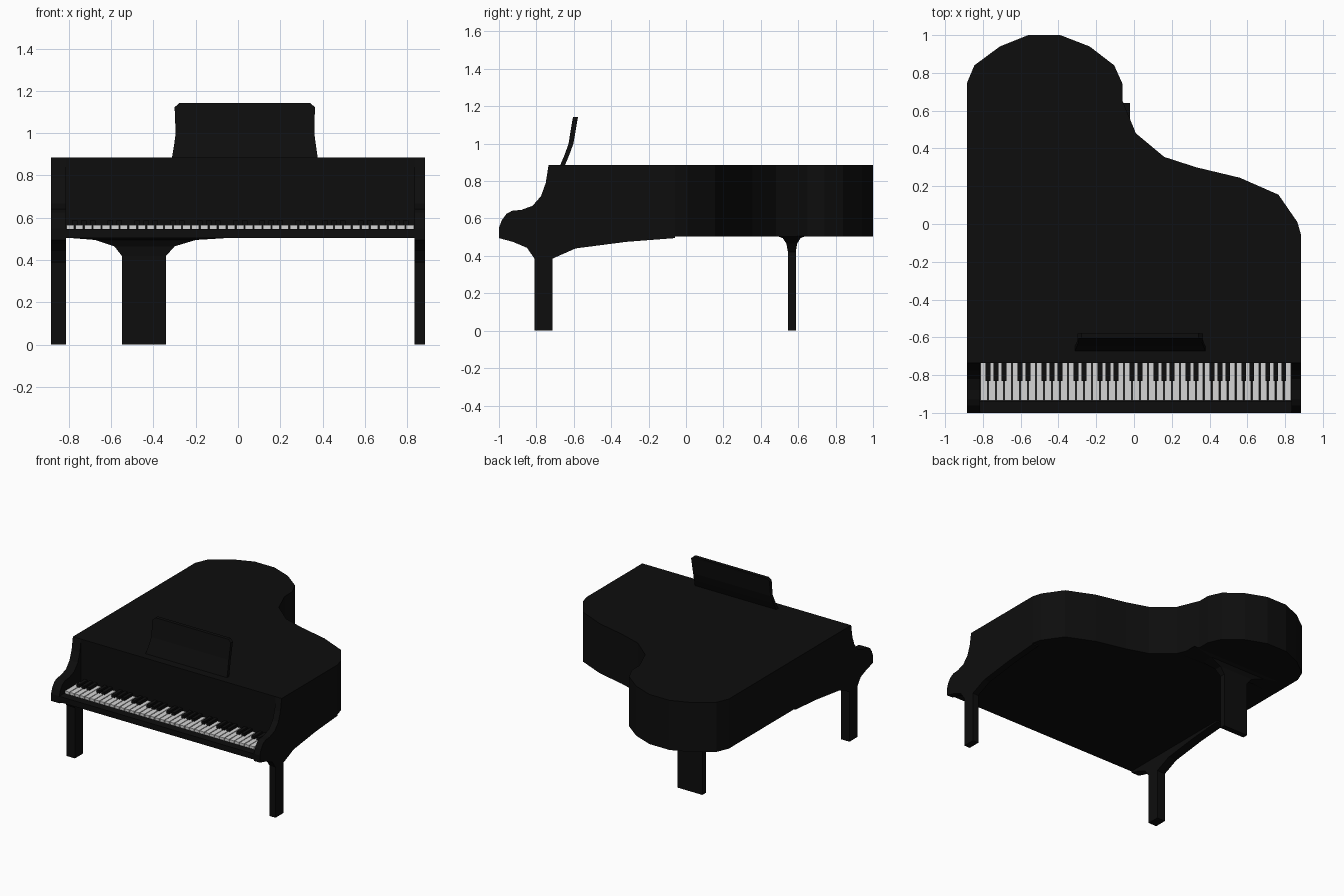
import bpy, bmesh
from mathutils import Matrix, Vector

if "Cube" in bpy.data.objects:
    bpy.data.objects.remove(bpy.data.objects["Cube"])


def material(name, v):
    m = bpy.data.materials.new(name)
    m.diffuse_color = (v, v, v, 1)
    m.use_nodes = True
    m.node_tree.nodes["Principled BSDF"].inputs["Base Color"].default_value = m.diffuse_color
    return m


BLACK = material("black lacquer", 0.004)
IVORY = material("key white", 0.66)


def finish(name, bm, mat):
    bmesh.ops.recalc_face_normals(bm, faces=bm.faces[:])
    me = bpy.data.meshes.new(name)
    bm.to_mesh(me)
    bm.free()
    me.materials.append(mat)
    ob = bpy.data.objects.new(name, me)
    bpy.context.collection.objects.link(ob)
    return ob


def add_box(bm, x0, x1, y0, y1, z0, z1):
    size = Matrix.Diagonal((x1 - x0, y1 - y0, z1 - z0, 1))
    mid = Matrix.Translation(((x0 + x1) / 2, (y0 + y1) / 2, (z0 + z1) / 2))
    bmesh.ops.create_cube(bm, size=1, matrix=mid @ size)


def prism(name, points, offset, mat):
    bm = bmesh.new()
    face = bm.faces.new([bm.verts.new(p) for p in points])
    ext = bmesh.ops.extrude_face_region(bm, geom=[face], use_keep_orig=True)
    moved = [g for g in ext["geom"] if isinstance(g, bmesh.types.BMVert)]
    bmesh.ops.translate(bm, verts=moved, vec=Vector(offset))
    return finish(name, bm, mat)


def loft(name, rows, mat):
    """Stack of rectangles: (z, x0, x1, y0, y1)."""
    bm = bmesh.new()
    rings = [[bm.verts.new(p) for p in ((x0, y0, z), (x1, y0, z), (x1, y1, z), (x0, y1, z))]
             for z, x0, x1, y0, y1 in rows]
    for a, b in zip(rings, rings[1:]):
        for i in range(4):
            j = (i + 1) % 4
            bm.faces.new((a[i], a[j], b[j], b[i]))
    bm.faces.new(rings[0])
    bm.faces.new(rings[-1])
    return finish(name, bm, mat)


# Curved case with flat closed lid
outline = [(-.885, -.735), (-.885, .745), (-.845, .84), (-.71, .94), (-.56, 1), (-.39, 1),
           (-.235, .94), (-.105, .84), (-.06, .74), (-.06, .65), (.01, .48), (.16, .355),
           (.33, .30), (.56, .245), (.765, .155), (.865, .01), (.885, -.06), (.885, -.735)]
prism("case", [(x, y, .505) for x, y in outline], (0, 0, .38), BLACK)

# Scrolled cheeks, each in one piece with its bracket and front leg
cheek = [(-.735, .885), (-.75, .79), (-.775, .72), (-.82, .668), (-.88, .646), (-.93, .641),
         (-.96, .625), (-.985, .59), (-1, .55), (-1, .495), (-.925, .475), (-.85, .443),
         (-.81, .385), (-.81, 0), (-.715, 0), (-.715, .385), (-.59, .44), (-.32, .475),
         (-.06, .495), (-.06, .505), (-.735, .505)]
for side, x, width in (("left", -.885, .07), ("right", .835, .05)):
    prism(side + "_cheek_and_leg", [(x, y, z) for y, z in cheek], (width, 0, 0), BLACK)

# Key bed with the raised slip in front of the keys
bm = bmesh.new()
add_box(bm, -.815, .835, -1, -.735, .505, .535)
add_box(bm, -.815, .835, -1, -.938, .535, .548)
finish("key_bed", bm, BLACK)

# Keyboard: 39 white keys, black keys in groups of three and two
COUNT, LEFT = 39, -.815
pitch = 1.65 / COUNT
white, black = bmesh.new(), bmesh.new()
for i in range(COUNT):
    x = LEFT + i * pitch
    add_box(white, x + .003, x + pitch - .003, -.935, -.735, .535, .566)
    if i % 7 in (1, 2, 3, 5, 6):
        add_box(black, x - .013, x + .013, -.832, -.735, .54, .587)
finish("white_keys", white, IVORY)
finish("black_keys", black, BLACK)

# Leaning, slightly curved music desk
loft("music_desk", [(.88, -.313, .378, -.675, -.649), (.94, -.303, .369, -.649, -.624),
                    (1.0, -.295, .361, -.628, -.602), (1.123, -.3, .364, -.608, -.581),
                    (1.143, -.277, .342, -.604, -.577)], BLACK)

# Back leg flaring into the case
loft("back_leg", [(0, -.55, -.34, .545, .587), (.42, -.55, -.34, .545, .587),
                  (.465, -.585, -.3, .537, .594), (.495, -.675, -.2, .517, .612),
                  (.506, -.815, -.02, .488, .64)], BLACK)
